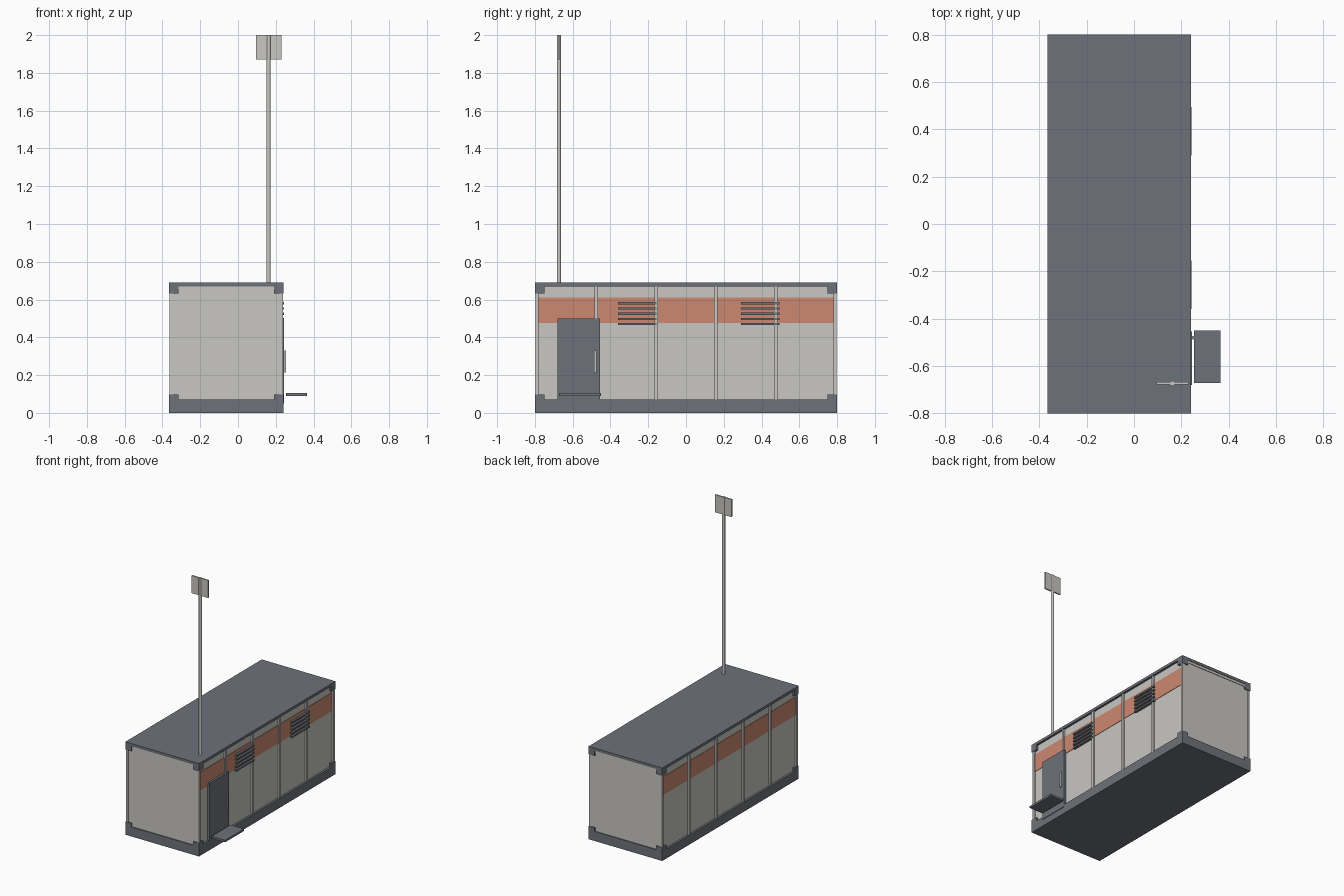
import bpy
import bmesh
from mathutils import Matrix, Vector

cube = bpy.data.objects.get("Cube")
if cube:
    bpy.data.objects.remove(cube, do_unlink=True)


def material(name, rgb):
    m = bpy.data.materials.new(name)
    m.use_nodes = True
    m.diffuse_color = (*rgb, 1)
    m.node_tree.nodes["Principled BSDF"].inputs["Base Color"].default_value = (*rgb, 1)
    return m


LIGHT = material("warm_light_grey", (0.58, 0.57, 0.54))
DARK = material("slate_grey", (0.155, 0.17, 0.195))
ORANGE = material("soft_orange", (0.60, 0.25, 0.16))

# Shell limits
X0, X1, Y, TOP = -0.365, 0.24, 0.8, 0.69
MID = (X0 + X1) / 2
HALF = (X1 - X0) / 2


def finish(name, bm, mat):
    mesh = bpy.data.meshes.new(name)
    bm.to_mesh(mesh)
    bm.free()
    mesh.materials.append(mat)
    ob = bpy.data.objects.new(name, mesh)
    bpy.context.collection.objects.link(ob)
    return ob


def boxes(name, mat, *spans):
    """One object from boxes, each given as (x range, y range, z range)."""
    bm = bmesh.new()
    for span in spans:
        size = Vector([b - a for a, b in span])
        centre = Vector([(a + b) / 2 for a, b in span])
        bmesh.ops.create_cube(bm, size=1,
                              matrix=Matrix.Translation(centre) @ Matrix.Diagonal((*size, 1)))
    return finish(name, bm, mat)


def side_span(side, inner, outer):
    """x range measured outward from the middle of the shell."""
    return tuple(sorted((MID + side * inner, MID + side * outer)))


def end_span(end, inner, outer):
    return tuple(sorted((end * inner, end * outer)))


# Base, roof and wall core
boxes("base_frame", DARK, ((X0, X1), (-Y, Y), (0, 0.07)))
boxes("roof", DARK, ((X0, X1), (-Y, Y), (0.67, TOP)))
boxes("wall_core", LIGHT, ((X0 + 0.015, X1 - 0.015), (-Y + 0.008, Y - 0.008), (0.07, 0.67)))

# Corner posts and corner castings
corners = [(s, e) for s in (-1, 1) for e in (-1, 1)]
boxes("corner_posts", LIGHT, *[
    (side_span(s, HALF - 0.02, HALF - 0.003), end_span(e, Y - 0.02, Y - 0.003), (0.07, 0.67))
    for s, e in corners])
boxes("corner_castings", DARK, *[
    (side_span(s, HALF - 0.05, HALF), end_span(e, Y - 0.05, Y), z)
    for s, e in corners for z in ((0.065, 0.098), (0.632, 0.675))])

# Header beams under the roof at both ends
boxes("end_headers", LIGHT, *[
    ((X0 + 0.02, X1 - 0.02), end_span(e, Y - 0.02, Y - 0.004), (0.652, 0.67)) for e in (-1, 1)])

# Wall ribs and the painted bands between them on both long sides
ribs = [-0.475, -0.158, 0.158, 0.475]
edges = [-0.79] + ribs + [0.79]
for s, label in ((1, "left"), (-1, "right")):
    boxes(label + "_wall_ribs", LIGHT, *[
        (side_span(s, HALF - 0.02, HALF - 0.003), (y - 0.009, y + 0.009), (0.07, 0.67))
        for y in ribs])
    boxes(label + "_painted_band", ORANGE, *[
        (side_span(s, HALF - 0.02, HALF - 0.012), (a + 0.01, b - 0.01), (0.475, 0.61))
        for a, b in zip(edges, edges[1:])])

# Vent slats
boxes("vent_slats", DARK, *[
    ((0.22, 0.243), (y, y + 0.205), (z - 0.006, z + 0.006))
    for y in (-0.36, 0.29) for z in [0.47 + 0.0275 * i for i in range(5)]])

# Door, handle and step
boxes("door", DARK, ((0.22, 0.244), (-0.68, -0.455), (0.05, 0.5)))
boxes("door_handle", LIGHT, ((0.247, 0.253), (-0.487, -0.473), (0.215, 0.33)),
      ((0.24, 0.25), (-0.485, -0.475), (0.225, 0.235)),
      ((0.24, 0.25), (-0.485, -0.475), (0.31, 0.32)))
boxes("entry_step", DARK, ((0.253, 0.365), (-0.672, -0.45), (0.09, 0.105)))

# Mast with a flat panel at its top
bm = bmesh.new()
bmesh.ops.create_cone(bm, cap_ends=True, segments=16, radius1=0.011, radius2=0.011,
                      depth=2 - TOP, matrix=Matrix.Translation((0.162, -0.673, (2 + TOP) / 2)))
mast = finish("mast", bm, LIGHT)
bpy.ops.object.select_all(action="DESELECT")
mast.select_set(True)
bpy.context.view_layer.objects.active = mast
bpy.ops.object.shade_smooth_by_angle()
boxes("mast_panel", LIGHT, ((0.094, 0.23), (-0.678, -0.668), (1.87, 2.0)))
